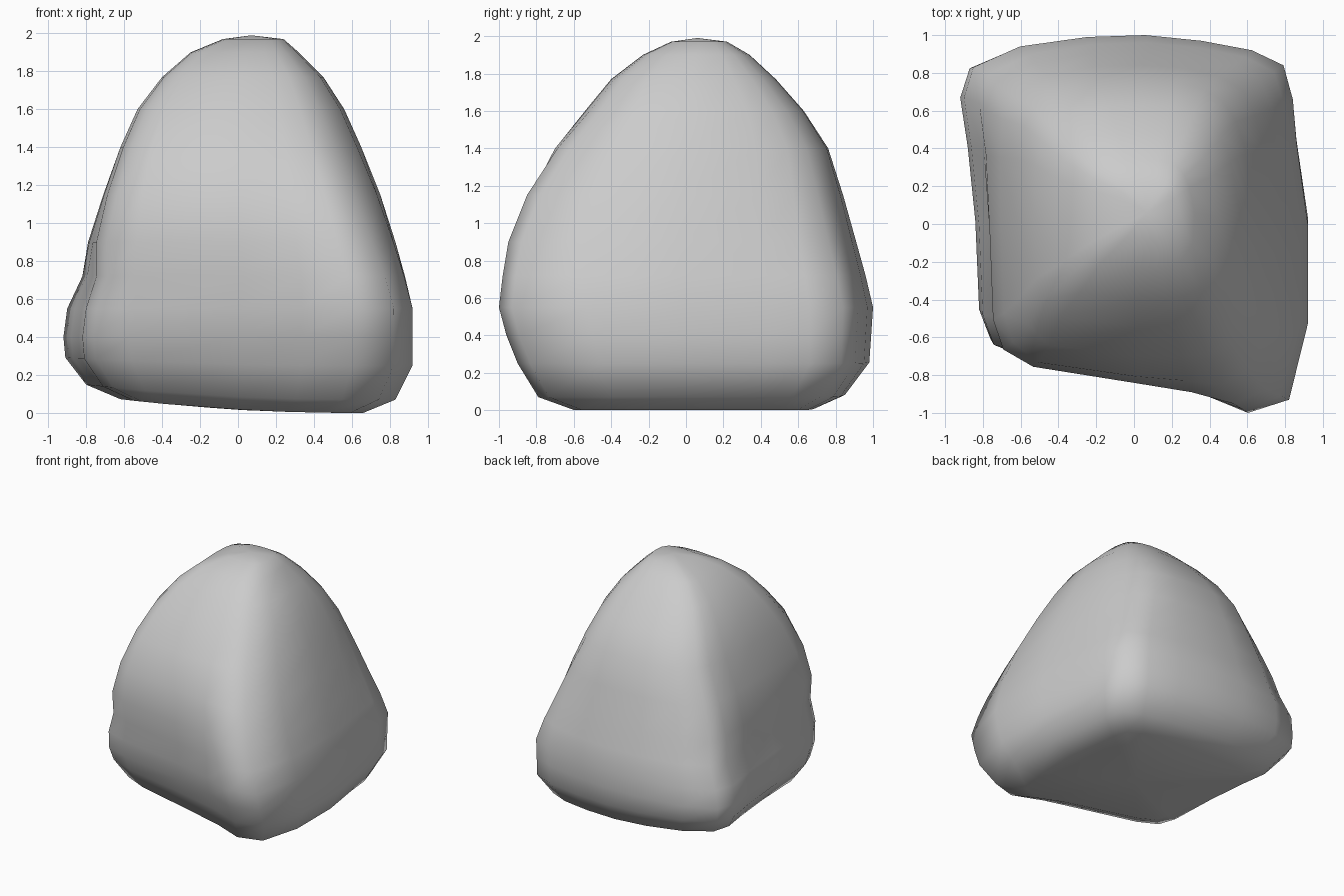
import bpy, bmesh
from math import atan2, cos, sin

if "Cube" in bpy.data.objects:
    bpy.data.objects.remove(bpy.data.objects["Cube"])

# plan outline of the boulder (counter-clockwise from above)
PLAN = [(0.92, 0.0), (0.86, 0.43), (0.84, 0.66), (0.79, 0.84), (0.62, 0.92),
        (0.35, 0.97), (0.05, 1.0), (-0.26, 0.99), (-0.62, 0.94), (-0.87, 0.83),
        (-0.92, 0.67), (-0.88, 0.4), (-0.84, 0.0), (-0.82, -0.48), (-0.76, -0.64),
        (-0.57, -0.71), (0.0, -0.81), (0.33, -0.89), (0.6, -1.0), (0.82, -0.93),
        (0.92, -0.53)]

# height, x range, y range of each level
LEVELS = [(0.0, -0.62, 0.66, -0.60, 0.70), (0.07, -0.80, 0.83, -0.79, 0.85),
          (0.25, -0.91, 0.92, -0.90, 0.98), (0.40, -0.92, 0.92, -0.96, 0.99),
          (0.55, -0.90, 0.92, -1.0, 1.0), (0.72, -0.82, 0.88, -0.98, 0.96),
          (0.90, -0.79, 0.83, -0.95, 0.91), (1.15, -0.71, 0.75, -0.85, 0.84),
          (1.40, -0.62, 0.65, -0.70, 0.76), (1.60, -0.53, 0.56, -0.54, 0.63),
          (1.77, -0.40, 0.45, -0.40, 0.48), (1.90, -0.25, 0.32, -0.23, 0.34),
          (1.97, -0.08, 0.24, -0.08, 0.22)]


def section(z):
    """Plan outline, turning into a rounded square towards the top."""
    t = min(1, max(0, (z - 0.6) / 0.9))
    pts = []
    for x, y in PLAN:
        a = atan2(y, x)
        n = 4.2 if x < 0 and y < 0 else 3.5     # front left corner is squarest
        r = 0.95 / (abs(cos(a)) ** n + abs(sin(a)) ** n) ** (1 / n)
        tx, ty = r * cos(a), r * sin(a)
        if x > 0 and y > 0:                     # back right corner leans inward
            tx -= 0.14 * tx * ty
        pts.append((x + t * (tx - x), y + t * (ty - y)))
    return pts


def fit(v, values, lo, hi):
    a, b = min(values), max(values)
    return lo + (v - a) / (b - a) * (hi - lo)


# boulder: stacked sections with a slightly lifted left underside
bm = bmesh.new()
rings = []
for z, x0, x1, y0, y1 in LEVELS:
    pts = section(z)
    xs, ys = zip(*pts)
    ring = []
    for px, py in pts:
        x, y = fit(px, xs, x0, x1), fit(py, ys, y0, y1)
        lift = 0.07 * (max(0, 0.6 - x) / 1.2) ** 2 * max(0, 1 - z / 0.4)
        ring.append(bm.verts.new((x, y, z + lift)))
    rings.append(ring)

n = len(PLAN)
for a, b in zip(rings, rings[1:]):
    for i in range(n):
        j = (i + 1) % n
        bm.faces.new((a[i], a[j], b[j], b[i]))

# top and bottom caps
top = bm.verts.new((0.07, 0.06, 1.99))
base = bm.verts.new((0.02, 0.03, 0.015))
for i in range(n):
    j = (i + 1) % n
    bm.faces.new((rings[-1][i], rings[-1][j], top))
    bm.faces.new((rings[0][j], rings[0][i], base))
for f in bm.faces:
    f.smooth = True

mesh = bpy.data.meshes.new("boulder")
bm.to_mesh(mesh)
bm.free()
bpy.context.collection.objects.link(bpy.data.objects.new("boulder", mesh))
